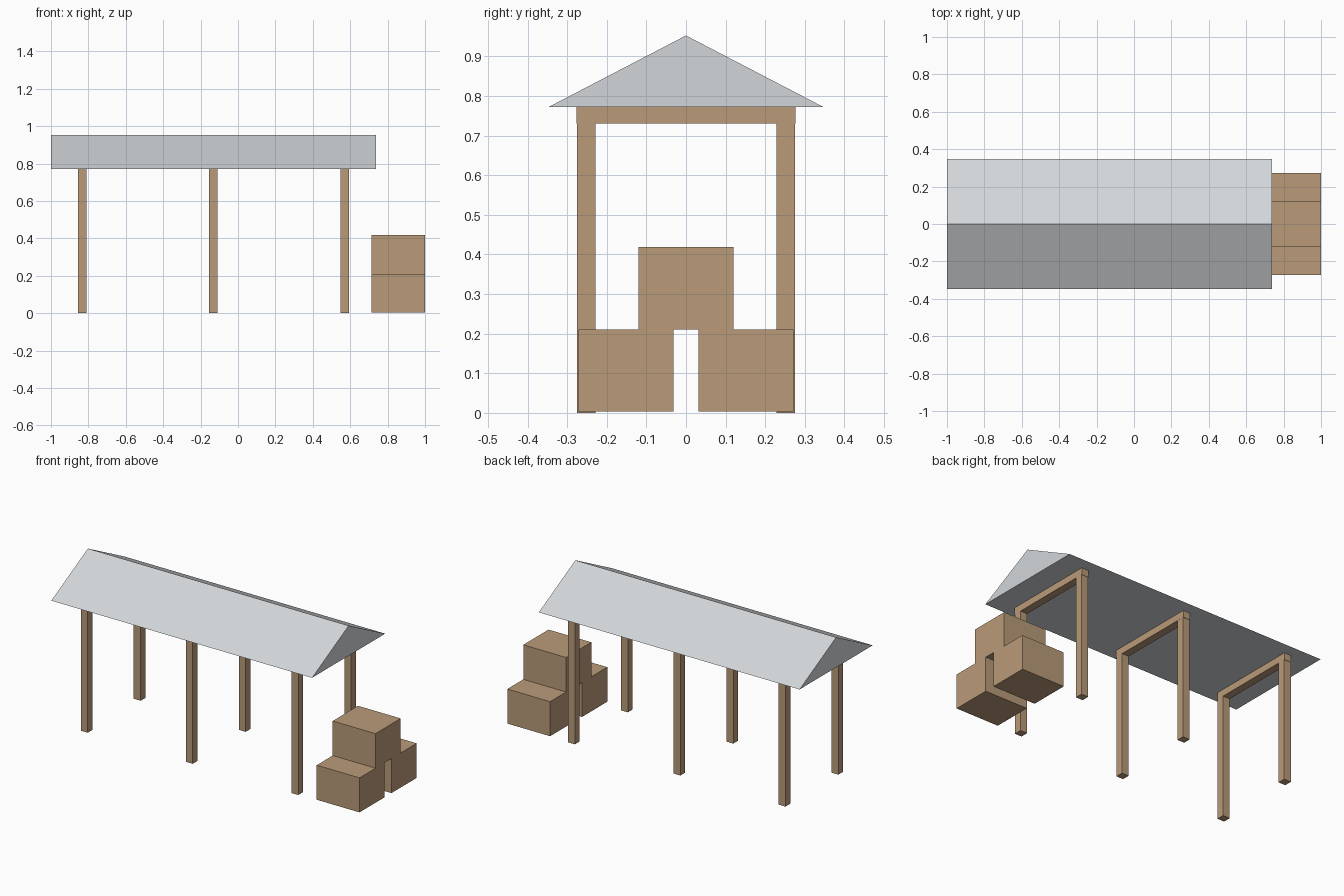
import bpy
import bmesh

default = bpy.data.objects.get("Cube")
if default:
    bpy.data.objects.remove(default, do_unlink=True)


def make_material(name, rgb):
    mat = bpy.data.materials.new(name)
    mat.use_nodes = True
    mat.diffuse_color = (*rgb, 1)
    mat.node_tree.nodes["Principled BSDF"].inputs["Base Color"].default_value = (*rgb, 1)
    return mat


wood = make_material("tan wood", (0.49, 0.33, 0.195))
metal = make_material("pale grey roofing", (0.65, 0.675, 0.70))


def extruded(name, profile, x_start, x_end, mat):
    """Extrude a (y, z) profile along x into a closed solid."""
    bm = bmesh.new()
    face = bm.faces.new([bm.verts.new((x_start, y, z)) for y, z in profile])
    result = bmesh.ops.extrude_face_region(bm, geom=[face])
    moved = [v for v in result["geom"] if isinstance(v, bmesh.types.BMVert)]
    bmesh.ops.translate(bm, verts=moved, vec=(x_end - x_start, 0, 0))
    bmesh.ops.recalc_face_normals(bm, faces=bm.faces)
    mesh = bpy.data.meshes.new(name)
    bm.to_mesh(mesh)
    bm.free()
    mesh.materials.append(mat)
    obj = bpy.data.objects.new(name, mesh)
    bpy.context.collection.objects.link(obj)
    return obj


def box(name, x, y, z, mat):
    profile = [(y[0], z[0]), (y[1], z[0]), (y[1], z[1]), (y[0], z[1])]
    return extruded(name, profile, x[0], x[1], mat)


# Gabled roof
eave, ridge = 0.772, 0.953
extruded("roof", [(-0.348, eave), (0.348, eave), (0, ridge)], -1, 0.737, metal)

# Three frames: two posts and a cross beam each
post_top = 0.731
for label, x in (("right", -0.832), ("middle", -0.132), ("left", 0.571)):
    span = (x - 0.023, x + 0.023)
    box(f"{label}_beam", span, (-0.277, 0.277), (post_top, eave), wood)
    box(f"{label}_front_post", span, (-0.275, -0.229), (0, post_top), wood)
    box(f"{label}_back_post", span, (0.229, 0.275), (0, post_top), wood)

# Stacked crates
depth, base, middle, top = (0.715, 1), 0.003, 0.211, 0.419
box("front_crate", depth, (-0.272, -0.032), (base, middle), wood)
box("back_crate", depth, (0.032, 0.272), (base, middle), wood)
box("upper_crate", depth, (-0.12, 0.12), (middle, top), wood)
